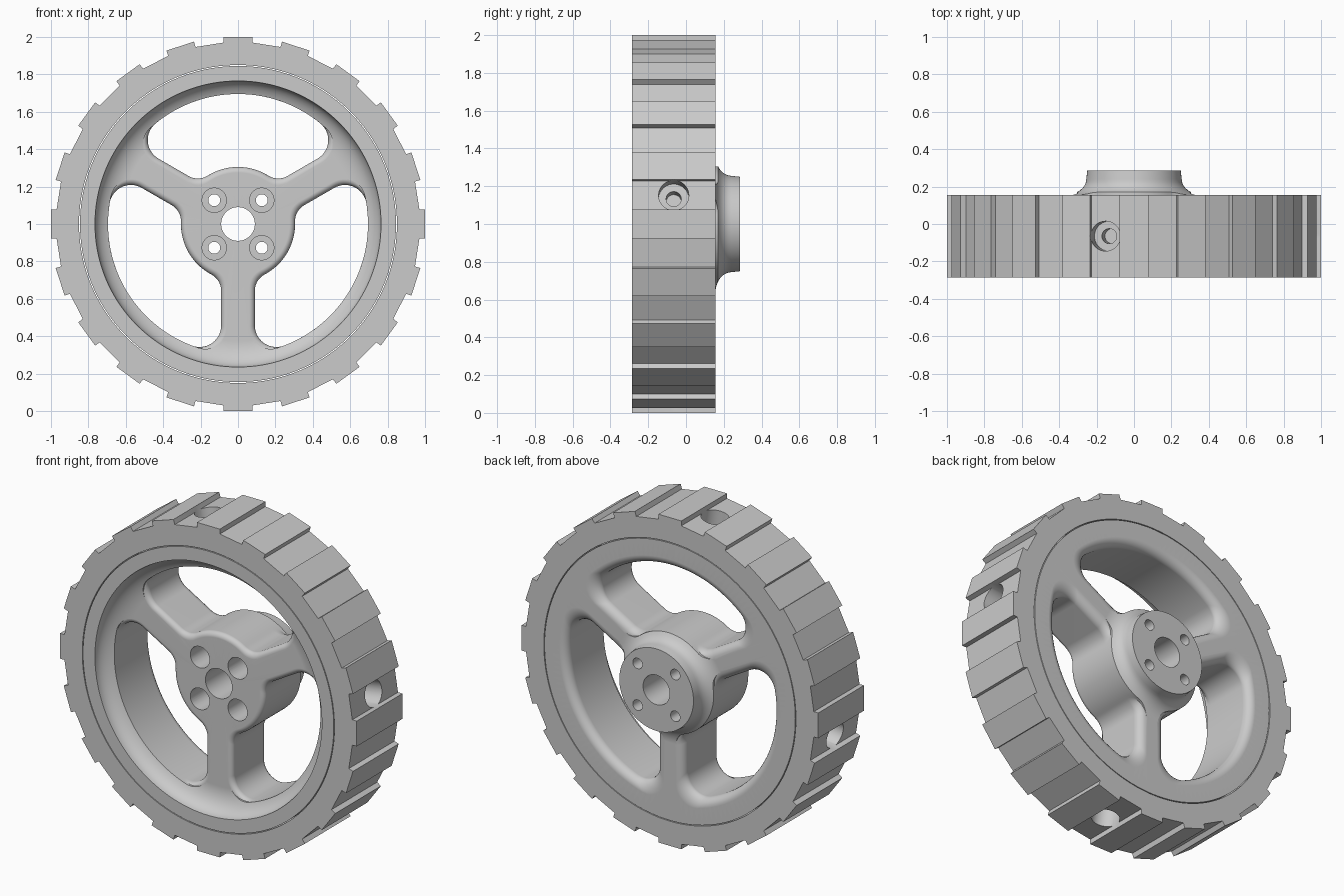
import bpy, bmesh, math
from math import sin, cos, asin, radians, degrees, pi, hypot
from mathutils import Matrix, Vector

cube = bpy.data.objects.get("Cube")
if cube:
    bpy.data.objects.remove(cube, do_unlink=True)

FRONT, BACK, HUB_BACK, SPOKE_FRONT = -0.285, 0.155, 0.285, -0.185
CENTRE = Vector((0, 0, 1))

grey = bpy.data.materials.new("light grey")
grey.use_nodes = True
grey.diffuse_color = (0.6, 0.6, 0.6, 1)
grey.node_tree.nodes["Principled BSDF"].inputs["Base Color"].default_value = (0.6, 0.6, 0.6, 1)


def loft(name, rings, closed=False):
    """Skin a list of equal point rings; cap the ends, or join last to first."""
    bm = bmesh.new()
    loops = [[bm.verts.new(p) for p in ring] for ring in rings]
    pairs = list(zip(loops, loops[1:]))
    if closed:
        pairs.append((loops[-1], loops[0]))
    else:
        bm.faces.new(loops[0])
        bm.faces.new(loops[-1])
    n = len(loops[0])
    for a, b in pairs:
        for i in range(n):
            j = (i + 1) % n
            bm.faces.new((a[i], a[j], b[j], b[i]))
    bmesh.ops.recalc_face_normals(bm, faces=bm.faces)
    mesh = bpy.data.meshes.new(name)
    bm.to_mesh(mesh)
    bm.free()
    mesh.materials.append(grey)
    ob = bpy.data.objects.new(name, mesh)
    bpy.context.collection.objects.link(ob)
    return ob


def circle(r, y, n):
    return [(r * cos(2 * pi * i / n), y, r * sin(2 * pi * i / n)) for i in range(n)]


def pin(name, stations, n=40):
    """Stepped round cutter along y from (radius, y) stations."""
    return loft(name, [circle(r, y, n) for r, y in stations])


def cut(target, cutters):
    bpy.context.view_layer.objects.active = target
    for c in cutters:
        m = target.modifiers.new("cut", 'BOOLEAN')
        m.object, m.operation, m.solver = c, 'DIFFERENCE', 'EXACT'
        bpy.ops.object.modifier_apply(modifier=m.name)


def finish(ob):
    bpy.ops.object.select_all(action='DESELECT')
    ob.select_set(True)
    bpy.context.view_layer.objects.active = ob
    bpy.ops.object.shade_smooth_by_angle(angle=radians(28))
    m = ob.modifiers.new("flat_face_normals", 'WEIGHTED_NORMAL')
    m.keep_sharp = True
    ob.location = CENTRE


def arc(cx, cz, r, a0, a1, n):
    angles = [radians(a0 + (a1 - a0) * i / n) for i in range(n + 1)]
    return [(cx + r * cos(a), cz + r * sin(a)) for a in angles]


def window_outline(y, hub, spoke, rim):
    """Opening between two spokes, each edge grown by its own amount."""
    hub_r, half, rim_r = 0.305 - hub, 0.09 - spoke, 0.695 + rim
    fillet, corner = 0.1, 0.115

    def centre(dist, off):
        a = radians(30) + asin(off / dist)
        return dist * cos(a), dist * sin(a), degrees(a)

    fx, fz, fa = centre(hub_r + fillet, half + fillet)
    cx, cz, ca = centre(rim_r - corner, half + corner)
    pts = arc(0, 0, hub_r, 90, fa, 10)
    pts += arc(fx, fz, fillet, fa + 180, 300, 10)[1:]
    pts += arc(cx, cz, corner, -60, ca, 16)
    pts += arc(0, 0, rim_r, ca, 90, 20)[1:]
    pts += [(-x, z) for x, z in pts[-2:0:-1]]
    return [(x, y, z) for x, z in pts]


# Wheel body: revolved section with a dished front and a flared rear hub
section = [(0.09, SPOKE_FRONT)]
section += [(0.625 + 0.14 * sin(t), FRONT + 0.1 * cos(t))
            for t in [pi / 2 * i / 10 for i in range(11)]]
section += [(0.845, FRONT), (0.845, BACK)]
section += [(0.37 - 0.115 * sin(t), BACK + 0.085 * (1 - cos(t)))
            for t in [pi / 2 * i / 8 for i in range(9)]]
section += [(0.25, HUB_BACK), (0.09, HUB_BACK)]
SEG = 144
wheel = loft("spoked_wheel", [[(r * cos(a), y, r * sin(a)) for r, y in section]
                              for a in [2 * pi * k / SEG for k in range(SEG)]], closed=True)

# Window cutters, widening at both ends to round the opening's edges
STEPS, FR, BR = 6, 0.03, 0.05
rings = [window_outline(-0.4, FR, FR, 0)]
for i in range(STEPS + 1):
    t = pi / 2 * i / STEPS
    d = FR * (1 - sin(t))
    rings.append(window_outline(SPOKE_FRONT + FR * (1 - cos(t)), d, d, 0))
for i in range(STEPS + 1):
    t = pi / 2 * i / STEPS
    d = BR * (1 - cos(t))
    rings.append(window_outline(BACK - BR + BR * sin(t), 0, d, d))
rings.append(window_outline(0.4, 0, BR, BR))
cutters = []
for k in range(3):
    c = loft("window_cutter", rings)
    c.data.transform(Matrix.Rotation(k * 2 * pi / 3, 4, 'Y'))
    cutters.append(c)

# Counterbored bolt holes
for sx in (-1, 1):
    for sz in (-1, 1):
        c = pin("bolt_cutter", [(0.065, -0.4), (0.065, 0.08), (0.032, 0.08), (0.032, 0.4)])
        c.data.transform(Matrix.Translation((sx * 0.127, 0, sz * 0.127)))
        cutters.append(c)

# Radial stepped holes through the tyre into the rim
radial = []
for k in range(4):
    c = pin("radial_cutter", [(0.08, 1.1), (0.08, 0.846), (0.04, 0.846), (0.04, 0.74)])
    a = radians(9 + 90 * k)
    aim = Vector((cos(a), 0, sin(a))).to_track_quat('Y', 'Z').to_matrix().to_4x4()
    c.data.transform(Matrix.Translation((0, -0.065, 0)) @ aim)
    radial.append(c)

# Tyre: twenty flat-topped tread blocks
tread = []
for k in range(20):
    a = k * pi / 10
    for u, v in ((0.97, -0.077), (1, -0.077), (1, 0.077), (0.97, 0.077)):
        tread.append((u * cos(a) - v * sin(a), u * sin(a) + v * cos(a)))
tyre = loft("tyre", [[(x, y, z) for x, z in tread] for y in (FRONT, BACK)])
core = pin("tyre_core_cutter", [(0.85, -0.5), (0.85, 0.5)], SEG)

cut(wheel, cutters + radial)
cut(tyre, [core] + radial)
for c in cutters + radial + [core]:
    bpy.data.objects.remove(c, do_unlink=True)
finish(wheel)
finish(tyre)
